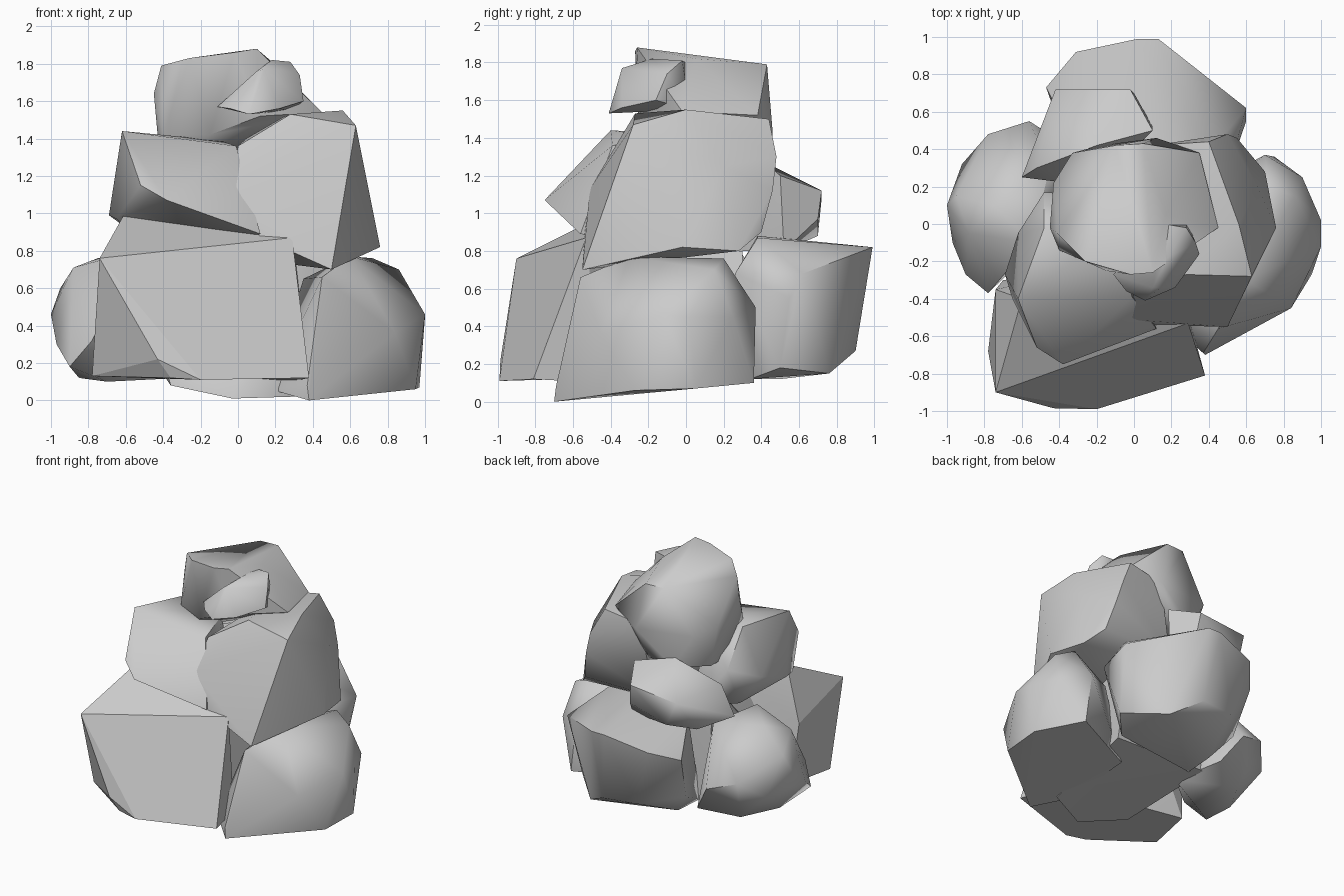
import bpy, bmesh, math

if "Cube" in bpy.data.objects:
    bpy.data.objects.remove(bpy.data.objects["Cube"], do_unlink=True)

# One plain stone grey
stone = bpy.data.materials.new("stone_grey")
stone.use_nodes = True
GREY = (0.6, 0.6, 0.6, 1.0)
stone.diffuse_color = GREY
stone.node_tree.nodes["Principled BSDF"].inputs["Base Color"].default_value = GREY


def boulder(name, corners, smooth_angle=55):
    """Chiselled boulder: the hull of a few corners, soft over shallow edges."""
    bm = bmesh.new()
    for c in corners:
        bm.verts.new(c)
    res = bmesh.ops.convex_hull(bm, input=bm.verts[:])
    spare = {g for g in res["geom_interior"] + res["geom_unused"]
             if isinstance(g, bmesh.types.BMVert)}
    bmesh.ops.delete(bm, geom=list(spare), context='VERTS')
    bmesh.ops.dissolve_limit(bm, angle_limit=math.radians(5),
                             verts=bm.verts[:], edges=bm.edges[:])
    bmesh.ops.recalc_face_normals(bm, faces=bm.faces[:])
    for f in bm.faces:
        f.smooth = True
    for e in bm.edges:
        e.smooth = e.calc_face_angle(0) < math.radians(smooth_angle)
    mesh = bpy.data.meshes.new(name)
    bm.to_mesh(mesh)
    bm.free()
    mesh.materials.append(stone)
    obj = bpy.data.objects.new(name, mesh)
    bpy.context.collection.objects.link(obj)
    return obj


# Large crisp slab at the front
boulder("front_slab", [
    (-.74, -.90, .76), (.29, -.53, .87), (.38, -.81, .12), (-.20, -.99, .11),
    (-.43, -.985, .22), (-.36, -.96, .12), (-.78, -.68, .13), (-.60, -.40, 1.01),
    (-.74, -.35, .60), (.18, -.42, .86), (.28, -.45, .10), (-.70, -.30, .13),
    (-.30, -.25, .90)], 15)

# Low boulder on the model's left
boulder("left_boulder", [
    (.38, -.70, 0), (.37, -.69, .08), (.45, -.56, .66), (.60, -.30, .77),
    (.72, .20, .76), (.70, .37, .50), (.86, .15, .70), (1, -.12, .46),
    (1, .02, .45), (.95, -.27, .06), (.90, .25, .45), (.75, .36, .10),
    (.97, .05, .07), (.84, -.45, .36), (.17, -.50, .06), (.20, .10, .08),
    (.35, .10, .65)])

# Low boulder on the model's right
boulder("right_boulder", [
    (-1, .10, .46), (-.95, .15, .60), (-.92, .32, .32), (-.78, .48, .45),
    (-.56, .55, .38), (-.97, -.10, .30), (-.90, -.27, .18), (-.78, -.37, .32),
    (-.85, .05, .12), (-.70, .32, .11), (-.70, -.10, .10), (-.42, .46, .16),
    (-.88, -.05, .71), (-.75, .10, .76), (-.55, -.10, .80), (-.45, .30, .78),
    (-.30, .10, .12)])

# Wide boulder at the back, ridged across its top
boulder("back_boulder", [
    (.02, .99, .82), (.13, .99, .82), (.60, .62, .68), (.60, .55, .55),
    (.40, .38, .87), (.50, .26, .68), (.10, .38, .88), (-.31, .92, .74),
    (-.47, .73, .65), (-.42, .60, .30), (-.18, .86, .28), (.10, .90, .27),
    (.30, .76, .15), (.55, .50, .18), (.40, .34, .12), (-.28, .50, .12),
    (-.30, .25, .12), (-.30, .40, .82)])

# Flat stone under the pile
boulder("base_stone", [
    (-.03, -.66, .01), (-.36, -.50, .08), (.30, -.50, .02), (.40, .30, .12),
    (-.40, .30, .14), (.25, -.55, .30), (-.45, -.40, .40), (.30, .30, .80),
    (-.40, .25, .80), (.20, -.40, .80)])

# Main upright boulder
boulder("middle_left_boulder", [
    (0, -.37, 1.36), (.28, -.27, 1.53), (.63, -.28, 1.47), (.50, -.55, .70),
    (.12, -.54, .87), (-.03, -.51, 1.13), (.56, 0, 1.55), (.66, .20, 1.25),
    (.76, -.02, .82), (.70, .28, .80), (.60, .40, .90), (.50, .48, 1.30),
    (.55, .46, 1.12), (.40, .44, 1.50), (.10, .42, 1.45), (.0, .40, .90),
    (.10, -.20, .75)], 42)

# Wedge leaning beside it
boulder("middle_right_boulder", [
    (-.62, -.40, 1.44), (-.48, -.02, 1.42), (-.10, -.05, 1.39),
    (-.01, -.39, 1.36), (-.52, -.66, 1.15), (-.38, -.75, 1.07),
    (.12, -.56, .89), (-.69, -.27, .99), (-.62, -.05, 1.05),
    (-.48, .17, 1.15), (-.65, -.40, .97), (-.20, .15, .80), (-.50, .05, .85)])

# Small stone wedged in at the back
boulder("back_middle_stone", [
    (-.42, .72, 1.08), (-.02, .72, 1.12), (0, .70, .97), (-.32, .70, .88),
    (-.48, .55, .83), (-.60, .25, .85), (-.52, .30, 1.10), (-.20, .42, 1.27),
    (.10, .50, 1.20), (.10, .52, .80), (-.20, .20, .80)])

# Top boulder with its tall flat back
boulder("top_boulder", [
    (.10, -.26, 1.88), (-.02, -.27, 1.86), (-.26, -.20, 1.83),
    (-.41, -.05, 1.79), (-.45, -.02, 1.64), (-.40, -.14, 1.42),
    (-.43, .22, 1.50), (-.33, .38, 1.45), (.05, .43, 1.79), (-.10, .42, 1.79),
    (.12, .46, 1.43), (.02, .43, 1.22), (-.18, .42, 1.19), (-.34, .18, 1.15),
    (-.41, -.02, 1.20), (.17, .05, 1.82), (.35, .38, 1.52), (.45, -.02, 1.54),
    (.12, -.24, 1.52), (-.15, -.25, 1.42)])

# Small capstone in front of the top boulder
boulder("capstone", [
    (.10, -.34, 1.76), (.18, -.18, 1.82), (.28, -.02, 1.81), (.33, -.10, 1.74),
    (.35, -.16, 1.60), (.22, -.34, 1.56), (.06, -.41, 1.53), (-.04, -.36, 1.56),
    (.14, -.34, 1.77), (.16, 0, 1.80), (.28, .02, 1.55), (-.11, -.27, 1.57)])
